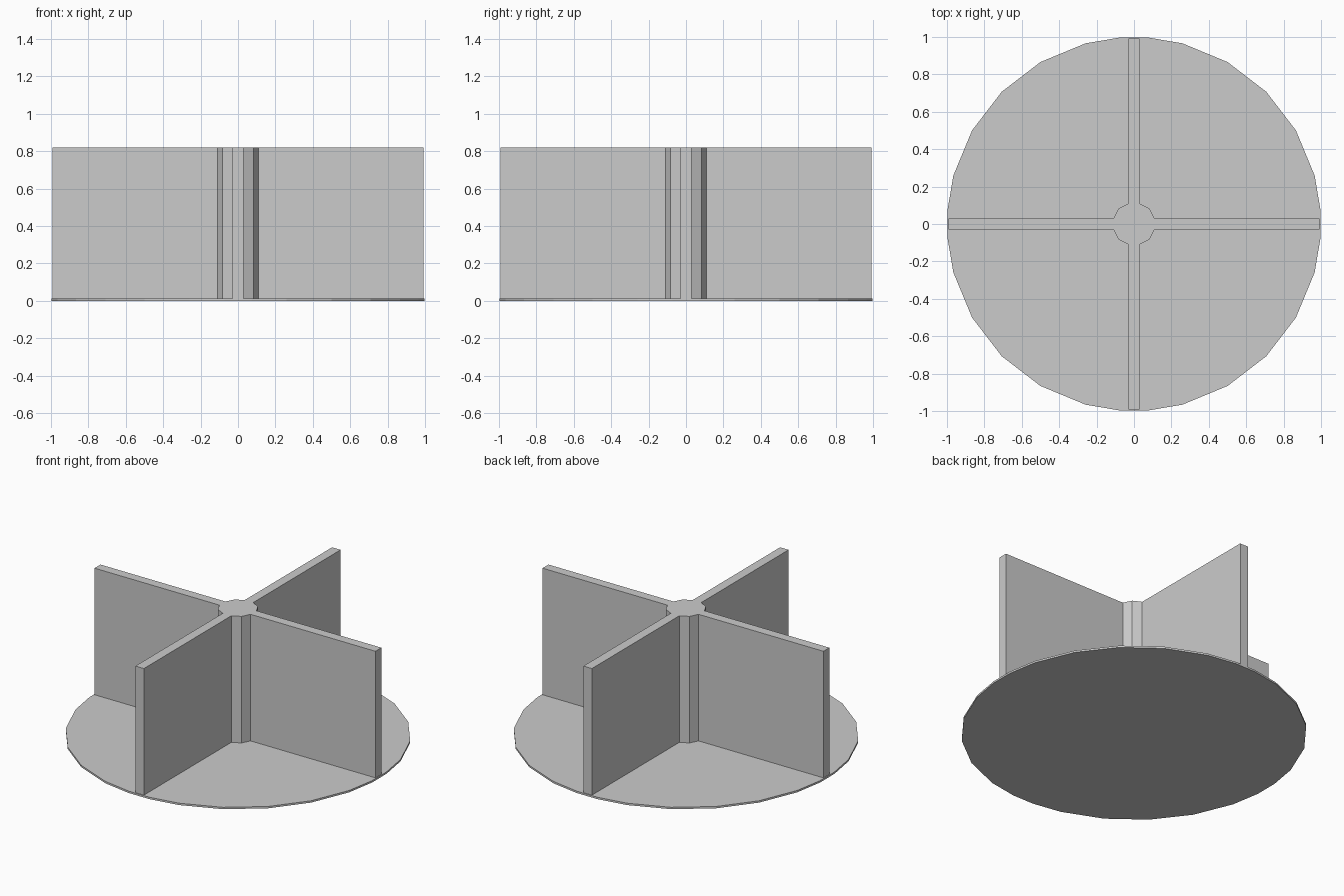
import bpy, bmesh, math

if "Cube" in bpy.data.objects:
    bpy.data.objects.remove(bpy.data.objects["Cube"])


def extrude_profile(name, points, z0, z1):
    """Closed flat-shaded prism from a 2D outline."""
    bm = bmesh.new()
    face = bm.faces.new([bm.verts.new((x, y, z0)) for x, y in points])
    ext = bmesh.ops.extrude_face_region(bm, geom=[face], use_keep_orig=True)
    top = [v for v in ext["geom"] if isinstance(v, bmesh.types.BMVert)]
    bmesh.ops.translate(bm, verts=top, vec=(0, 0, z1 - z0))
    bmesh.ops.recalc_face_normals(bm, faces=bm.faces)
    mesh = bpy.data.meshes.new(name)
    bm.to_mesh(mesh)
    bm.free()
    obj = bpy.data.objects.new(name, mesh)
    bpy.context.collection.objects.link(obj)
    return obj


def four_fold(points):
    """Repeat a quarter outline around the z axis."""
    out = []
    for _ in range(4):
        out += points
        points = [(-y, x) for x, y in points]
    return out


# Thin round base, with a short flat at the end of each fin
angles = [-4.2, 4.2, 15, 30, 45, 60, 75]
rim = [(math.cos(math.radians(a)), math.sin(math.radians(a))) for a in angles]
extrude_profile("base_disc", four_fold(rim), 0.0, 0.012)

# Four upright fins meeting at a faceted hub
HALF, REACH, HUB = 0.03, 0.992, 0.11
fin = [(REACH, -HALF), (REACH, HALF), (HUB, HALF), (0.083, 0.083), (HALF, HUB)]
extrude_profile("cross_divider", four_fold(fin), 0.0, 0.82)
